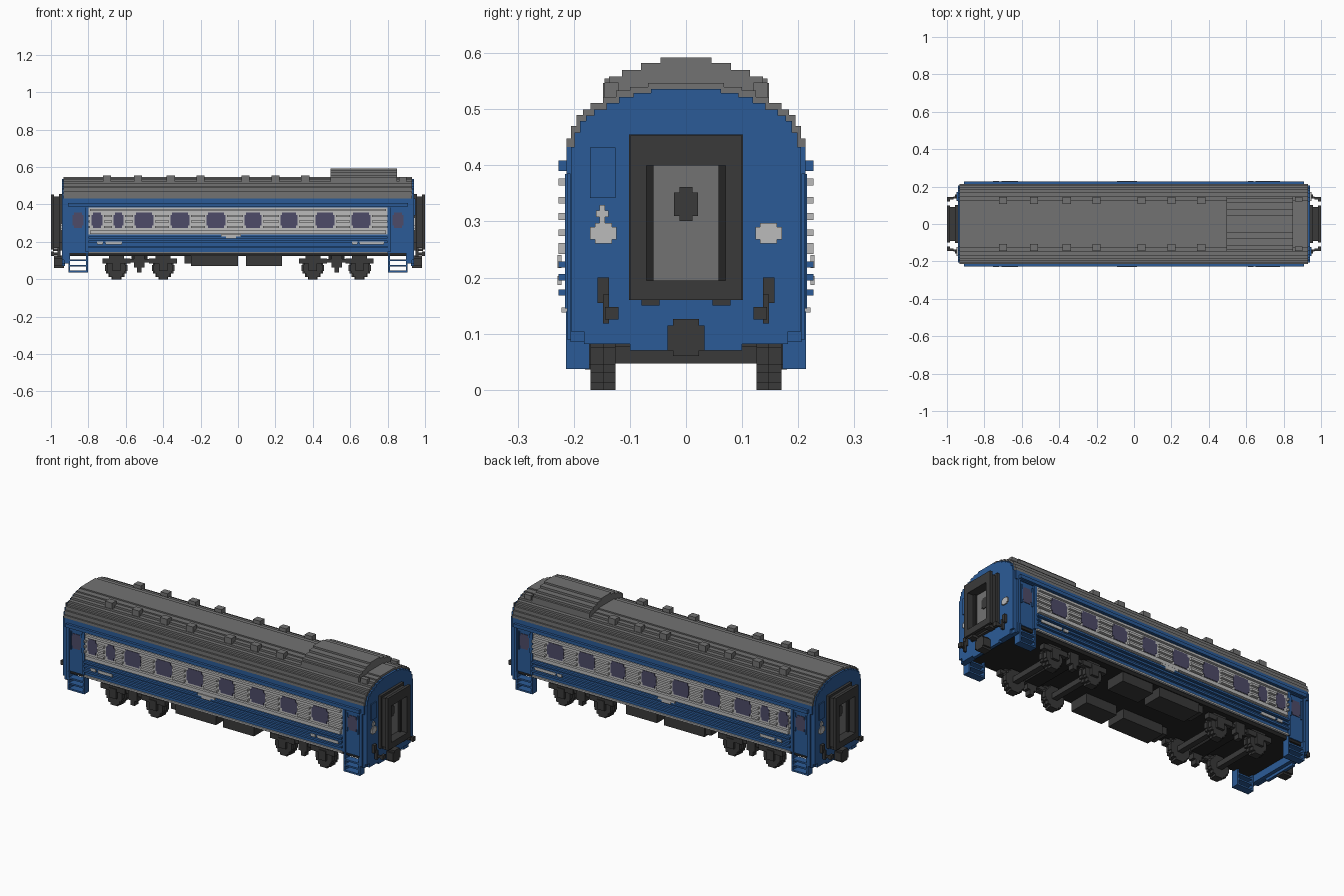
import bpy, bmesh

old = bpy.data.objects.get("Cube")
if old:
    bpy.data.objects.remove(old, do_unlink=True)


def material(name, rgb):
    m = bpy.data.materials.new(name)
    m.diffuse_color = (*rgb, 1)
    m.use_nodes = True
    bsdf = m.node_tree.nodes["Principled BSDF"]
    bsdf.inputs["Base Color"].default_value = (*rgb, 1)
    bsdf.inputs["Roughness"].default_value = 0.8
    return m


BLUE = material("coach blue", (0.024, 0.105, 0.31))
ROOF = material("roof grey", (0.17, 0.17, 0.17))
LIGHT = material("light grey", (0.5, 0.5, 0.5))
DARK = material("dark grey", (0.042, 0.042, 0.042))
BLACK = material("underside black", (0.018, 0.018, 0.018))
GLASS = material("window violet", (0.075, 0.07, 0.14))


def make(name, mat, bm):
    me = bpy.data.meshes.new(name)
    bm.to_mesh(me)
    bm.free()
    me.materials.append(mat)
    ob = bpy.data.objects.new(name, me)
    bpy.context.collection.objects.link(ob)
    return ob


def boxes(name, mat, items, mx=False, my=False):
    """One object from (x0, x1, y0, y1, z0, z1) boxes, optionally mirrored in x and y."""
    bm = bmesh.new()
    for x0, x1, y0, y1, z0, z1 in items:
        for sx in ((1, -1) if mx else (1,)):
            for sy in ((1, -1) if my else (1,)):
                vs = bmesh.ops.create_cube(bm, size=1)["verts"]
                for v in vs:
                    v.co.x = sx * (x0 + x1) / 2 + v.co.x * (x1 - x0)
                    v.co.y = sy * (y0 + y1) / 2 + v.co.y * (y1 - y0)
                    v.co.z = (z0 + z1) / 2 + v.co.z * (z1 - z0)
    return make(name, mat, bm)


def stepped(name, mat, x0, x1, base, steps):
    """Extrude a symmetric staircase section along x; steps are (half width, top z)."""
    right, z = [], base
    for w, top in steps:
        right += [(w, z), (w, top)]
        z = top
    pts = right + [(-w, z) for w, z in reversed(right)]
    bm = bmesh.new()
    face = bm.faces.new([bm.verts.new((x0, y, z)) for y, z in pts])
    ext = bmesh.ops.extrude_face_region(bm, geom=[face])["geom"]
    bmesh.ops.translate(bm, vec=(x1 - x0, 0, 0),
                        verts=[g for g in ext if isinstance(g, bmesh.types.BMVert)])
    bmesh.ops.recalc_face_normals(bm, faces=bm.faces)
    return make(name, mat, bm)


# Roof and its raised equipment hood
ROOF_STEPS = [(0.213, 0.448), (0.205, 0.47), (0.195, 0.49), (0.184, 0.50), (0.17, 0.511),
              (0.148, 0.522), (0.125, 0.533), (0.10, 0.54), (0.068, 0.547)]
stepped("roof", ROOF, -0.932, 0.93, 0.433, ROOF_STEPS)
stepped("roof_hood", ROOF, 0.495, 0.85, 0.50,
        [(0.148, 0.547), (0.137, 0.558), (0.114, 0.57), (0.08, 0.582), (0.045, 0.592)])
boxes("roof_vents", ROOF, [(x - 0.022, x + 0.022, 0.108, 0.145, 0.515, 0.555)
                           for x in (-0.70, -0.535, -0.36, -0.20, 0.04, 0.20, 0.36)], my=True)
boxes("roof_end_caps", ROOF, [(0.86, 0.90, 0.12, 0.145, 0.51, 0.548)], my=True)

# Body shell
boxes("body_core", BLUE, [(-0.80, 0.80, -0.213, 0.213, 0.145, 0.24)])
boxes("upper_band", BLUE, [(-0.93, 0.93, -0.213, 0.213, 0.385, 0.434)])
boxes("window_panel", LIGHT, [(-0.80, 0.80, -0.213, 0.213, 0.24, 0.385)])
boxes("door_section", BLUE, [(0.80, 0.93, -0.206, 0.206, 0.14, 0.385),
                             (0.905, 0.93, -0.206, 0.206, 0.085, 0.14),
                             (0.80, 0.815, 0.206, 0.216, 0.145, 0.385),
                             (0.90, 0.915, 0.206, 0.213, 0.145, 0.385)], mx=True, my=False)
boxes("door_posts", BLUE, [(0.80, 0.815, 0.2, 0.216, 0.145, 0.385),
                           (0.90, 0.918, 0.2, 0.212, 0.09, 0.385)], mx=True, my=True)
boxes("underfloor", BLACK, [(-0.92, 0.92, -0.2, 0.2, 0.125, 0.146)])

# End walls follow the roof slightly inset
WALL = [(0.10, 0.082), (0.182, 0.104), (0.205, 0.433)] + \
       [(w - 0.006, z - 0.011) for w, z in ROOF_STEPS[1:]]
for side, s in (("left", 1), ("right", -1)):
    stepped(side + "_end_wall", BLUE, 0.925 * s, 0.942 * s, 0.07, WALL)

# Windows: uneven spacing along the side, plus one in each door
SPANS = [(-0.783, -0.724), (-0.666, -0.612), (-0.553, -0.452), (-0.361, -0.259), (-0.168, -0.067),
         (0.035, 0.126), (0.227, 0.318), (0.415, 0.516), (0.607, 0.709)]


def window(a, b, y):
    return [(a, b, y, y + 0.004, 0.288, 0.343), (a + 0.008, b - 0.008, y, y + 0.004, 0.274, 0.357)]


boxes("side_windows", GLASS, [w for a, b in SPANS for w in window(a, b, 0.212)], my=True)
boxes("door_windows", GLASS, window(0.826, 0.886, 0.205), mx=True, my=True)
boxes("door_window_frames", BLUE, [(0.818, 0.826, 0.2, 0.212, 0.265, 0.367),
                                   (0.886, 0.894, 0.2, 0.212, 0.265, 0.367)], mx=True, my=True)

# Ribs: the middle ones break around the windows
edges = [-0.80] + [e for a, b in SPANS for e in (a - 0.008, b + 0.008)] + [0.80]
gaps = list(zip(edges[::2], edges[1::2]))
light_ribs = [(-0.79, 0.79, 0.21, 0.227, 0.364, 0.377), (-0.79, 0.79, 0.21, 0.227, 0.242, 0.262),
              (-0.80, 0.80, 0.21, 0.222, 0.138, 0.147)]
light_ribs += [(a, b, 0.21, 0.227, z, z + 0.012) for a, b in gaps for z in (0.274, 0.303, 0.332)]
boxes("light_ribs", LIGHT, light_ribs, my=True)
boxes("blue_ribs", BLUE, [(-0.91, 0.91, 0.21, 0.227, 0.390, 0.409)] +
      [(-0.80, 0.80, 0.21, 0.227, z, z + 0.011) for z in (0.168, 0.195, 0.218)], my=True)

# Small side plates
boxes("side_plates", LIGHT, [(-0.753, -0.722, 0.222, 0.229, 0.187, 0.203),
                             (-0.708, -0.62, 0.222, 0.229, 0.187, 0.203),
                             (0.61, 0.638, 0.222, 0.229, 0.187, 0.203),
                             (0.65, 0.78, 0.222, 0.229, 0.187, 0.203),
                             (-0.09, 0.015, 0.222, 0.229, 0.229, 0.24),
                             (-0.065, -0.01, 0.222, 0.229, 0.217, 0.229)], my=True)

# Gangway bellows and end door
ring = []
for x0, x1, w, zb, zt in ((0.94, 0.957, 0.102, 0.16, 0.455), (0.957, 0.984, 0.09, 0.168, 0.443),
                          (0.984, 1.0, 0.10, 0.16, 0.453)):
    ring += [(x0, x1, -w, -0.07, zb, zt), (x0, x1, 0.07, w, zb, zt),
             (x0, x1, -0.07, 0.07, zb, 0.195), (x0, x1, -0.07, 0.07, 0.40, zt)]
ring += [(0.95, 0.99, s * 0.063 - 0.016, s * 0.063 + 0.016, 0.15, 0.165) for s in (1, -1)]
boxes("gangway_frame", DARK, ring, mx=True)
boxes("end_door_frame", BLACK, [(0.94, 0.965, 0.058, 0.071, 0.195, 0.40)], mx=True, my=True)
boxes("end_door", ROOF, [(0.94, 0.95, -0.06, 0.06, 0.195, 0.40)], mx=True)
boxes("end_door_window", DARK, [(0.949, 0.954, -0.021, 0.021, 0.31, 0.352),
                                (0.949, 0.954, -0.012, 0.012, 0.301, 0.361)], mx=True)

# End wall lamps, hatch and outline plates
boxes("end_lamps", LIGHT, [(0.941, 0.949, 0.124, 0.171, 0.268, 0.29),
                           (0.941, 0.949, 0.132, 0.162, 0.261, 0.297)], mx=True, my=True)
for side, s in (("left", 1), ("right", -1)):
    a, b = sorted((0.941 * s, 0.948 * s))
    boxes(side + "_end_hatch", BLUE, [(a, b, *sorted((-0.171 * s, -0.126 * s)), 0.342, 0.432)])
    boxes(side + "_marker_lamp", LIGHT, [(a, b, *sorted((-0.16 * s, -0.138 * s)), 0.308, 0.32),
                                         (a, b, *sorted((-0.154 * s, -0.144 * s)), 0.297, 0.329)])

# Couplers, hoses and buffer beam
boxes("couplers", DARK, [(0.93, 0.985, -0.033, 0.033, 0.07, 0.115),
                         (0.93, 0.985, -0.023, 0.023, 0.06, 0.126)], mx=True)
boxes("end_hoses", DARK, [(0.942, 0.957, 0.137, 0.158, 0.155, 0.20),
                          (0.95, 0.966, 0.137, 0.148, 0.118, 0.17),
                          (0.966, 1.0, 0.132, 0.144, 0.13, 0.142),
                          (0.985, 1.0, 0.12, 0.144, 0.125, 0.148)], mx=True, my=True)

# Entrance steps: side plates with three treads
steps = [(x, x + 0.009, 0.172, 0.214, 0.037, 0.14) for x in (0.803, 0.897)]
steps += [(0.803, 0.906, 0.172, 0.214, z, z + 0.009) for z in (0.037, 0.068, 0.098)]
boxes("entrance_steps", BLUE, steps, mx=True, my=True)

# Wheels as stepped discs, with axles and axle boxes
wheels, axles, axle_boxes = [], [], []
for cx in (0.40, 0.65):
    for hx, hz in ((0.026, 0.060), (0.042, 0.048), (0.055, 0.030), (0.060, 0.016)):
        wheels.append((cx - hx, cx + hx, 0.126, 0.148, 0.060 - hz, 0.060 + hz))
        wheels.append((cx - hx * 0.85, cx + hx * 0.85, 0.148, 0.170, 0.060 - hz, 0.060 + hz))
    axles.append((cx - 0.016, cx + 0.016, -0.17, 0.17, 0.047, 0.077))
    axle_boxes += [(cx - 0.022, cx + 0.022, 0.165, 0.184, 0.045, 0.10),
                   (cx - 0.075, cx + 0.075, 0.15, 0.18, 0.083, 0.112),
                   (cx - 0.04, cx + 0.04, 0.15, 0.175, 0.11, 0.128)]
boxes("wheels", DARK, wheels, mx=True, my=True)
boxes("axles", DARK, axles, mx=True)
boxes("axle_boxes", DARK, axle_boxes, mx=True, my=True)
boxes("bogie_frames", DARK, [(0.325, 0.725, 0.148, 0.172, 0.09, 0.108),
                             (0.50, 0.555, 0.145, 0.18, 0.062, 0.135),
                             (0.515, 0.54, 0.145, 0.18, 0.036, 0.062)], mx=True, my=True)
boxes("bogie_bolsters", BLACK, [(0.485, 0.57, -0.16, 0.16, 0.095, 0.13)], mx=True)

# Equipment boxes under the floor
boxes("underfloor_boxes", DARK, [(-0.25, 0.0, 0.08, 0.195, 0.072, 0.135),
                                 (-0.285, -0.25, 0.09, 0.185, 0.085, 0.135),
                                 (0.043, 0.235, 0.08, 0.195, 0.072, 0.135)], my=True)
